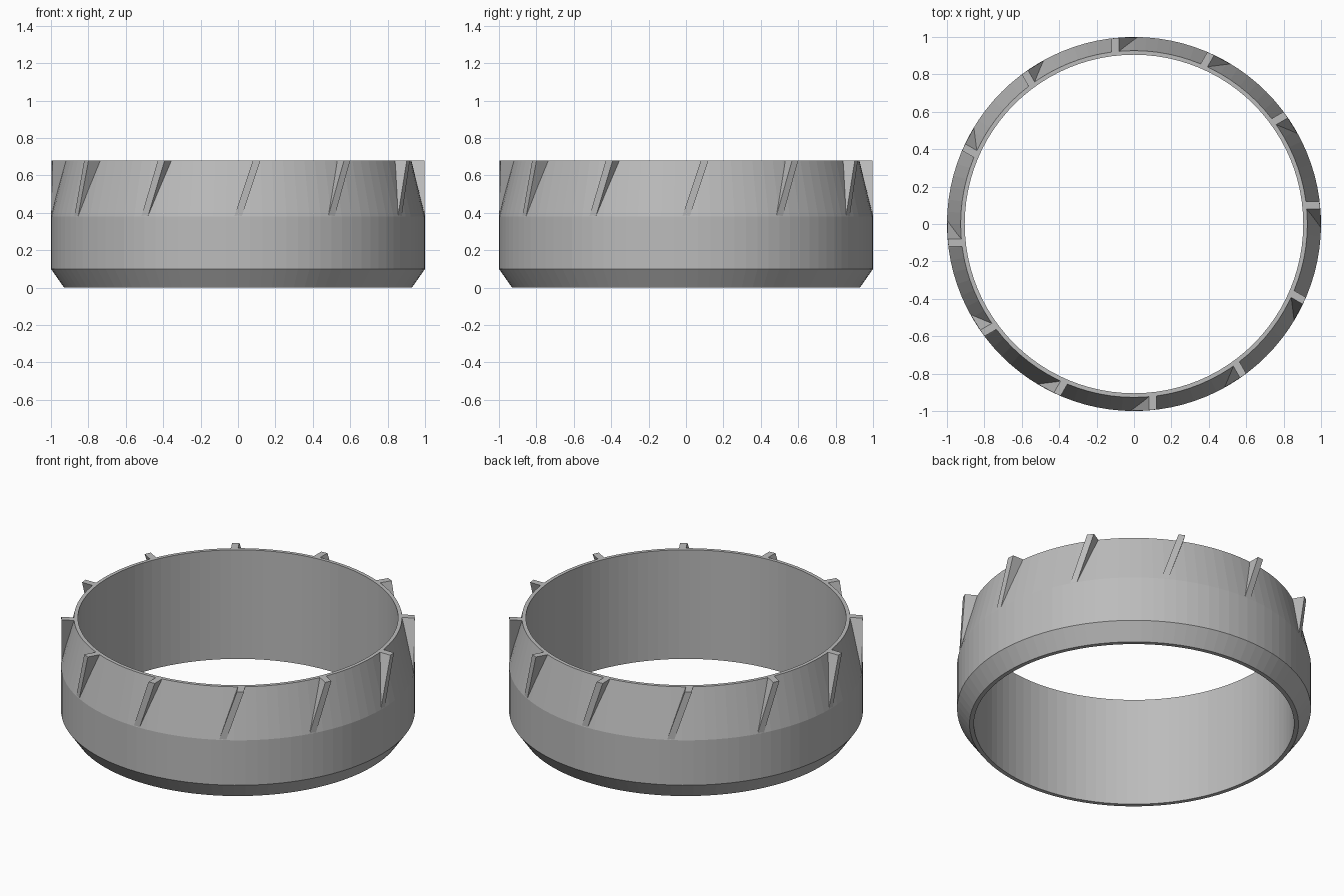
import bpy, bmesh
from math import sin, cos, pi, sqrt, radians

if "Cube" in bpy.data.objects:
    bpy.data.objects.remove(bpy.data.objects["Cube"], do_unlink=True)

SEGMENTS = 96
TOP, SHOULDER, CHAMFER = 0.68, 0.38, 0.10
RIM, INNER = 0.927, 0.905

# Plain grey material
grey = bpy.data.materials.new("plain grey")
grey.use_nodes = True
colour = (0.5, 0.5, 0.5, 1)
grey.diffuse_color = colour
grey.node_tree.nodes["Principled BSDF"].inputs["Base Color"].default_value = colour


def add_object(name, bm):
    bmesh.ops.recalc_face_normals(bm, faces=bm.faces)
    mesh = bpy.data.meshes.new(name)
    bm.to_mesh(mesh)
    bm.free()
    mesh.materials.append(grey)
    obj = bpy.data.objects.new(name, mesh)
    bpy.context.collection.objects.link(obj)
    return obj


# Ring body: closed profile turned around the z axis
profile = [(INNER, 0), (0.93, 0), (1, CHAMFER), (1, SHOULDER), (RIM, TOP), (INNER, TOP)]
bm = bmesh.new()
loops = []
for i in range(SEGMENTS):
    a = 2 * pi * i / SEGMENTS
    loops.append([bm.verts.new((r * cos(a), r * sin(a), z)) for r, z in profile])
for i, loop in enumerate(loops):
    following = loops[(i + 1) % SEGMENTS]
    for j in range(len(profile)):
        k = (j + 1) % len(profile)
        bm.faces.new((loop[j], following[j], following[k], loop[k]))
add_object("ring_body", bm)


# Slanted rib: a wedge leaning sideways, flush with the ring's outer radius
def add_rib(name, angle):
    bm = bmesh.new()
    bmesh.ops.create_cube(bm, size=1)
    for v in bm.verts:
        upper, outer, side = v.co.z > 0, v.co.y < 0, 0.02 if v.co.x > 0 else -0.02
        x = side + (0.10 if upper else 0)
        inside = RIM - 0.01 if upper else 0.98
        radius = 0.999 if outer else inside
        v.co = (x, -sqrt(radius ** 2 - x ** 2), TOP if upper else SHOULDER)
    rib = add_object(name, bm)
    rib.rotation_euler.z = angle


for i in range(12):
    add_rib(f"slanted_rib_{i + 1}", radians(30 * i))
